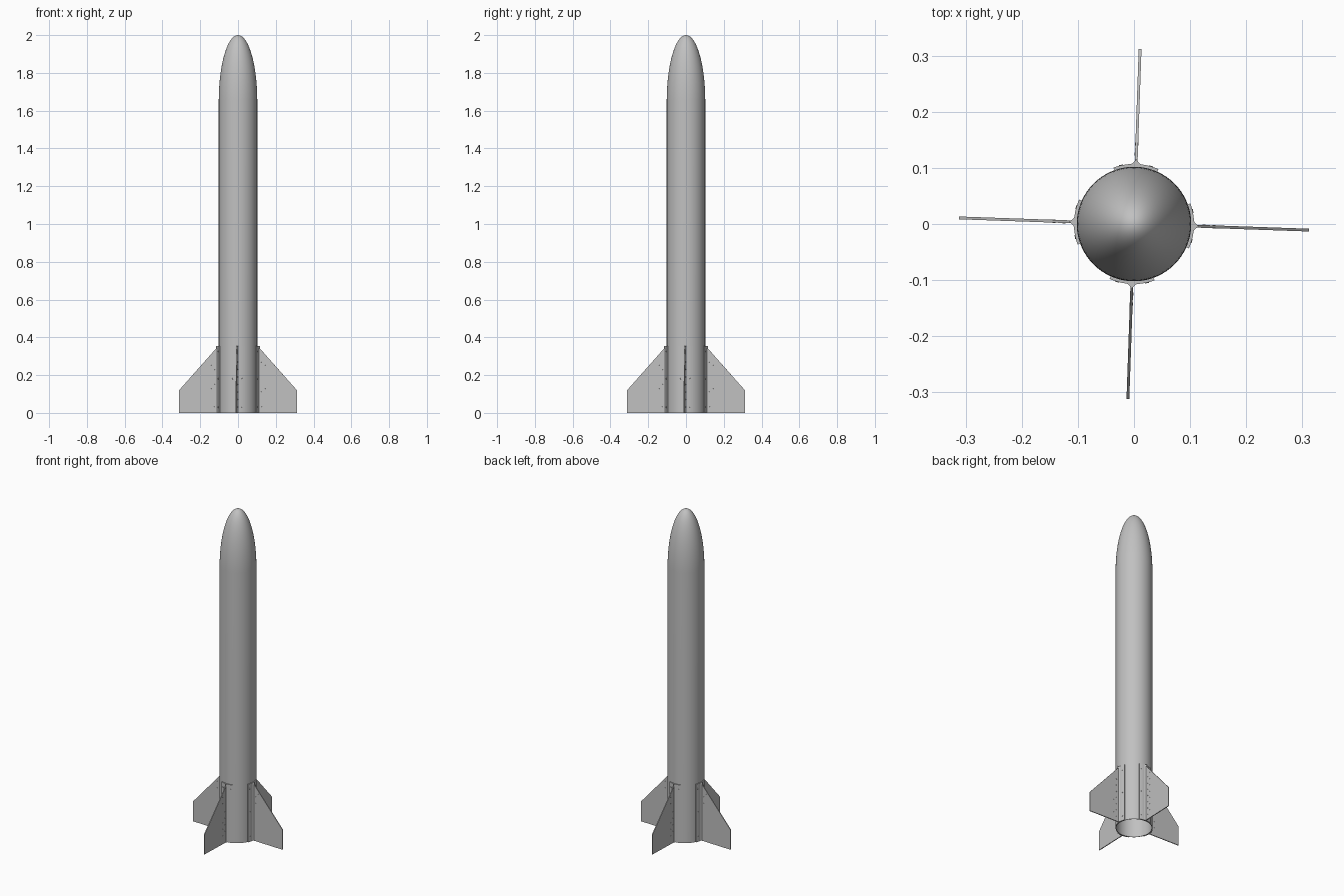
import bpy, bmesh, math
from mathutils import Matrix, Vector

cube = bpy.data.objects.get("Cube")
if cube:
    bpy.data.objects.remove(cube, do_unlink=True)

R = 0.102            # body radius
PLATE = 0.107        # outer radius of the fin brackets
NOSE = 1.65          # where the nose begins
TWIST = math.radians(-2)

grey = bpy.data.materials.new("light grey")
grey.use_nodes = True
colour = (0.53, 0.53, 0.53, 1)
grey.diffuse_color = colour
grey.node_tree.nodes["Principled BSDF"].inputs["Base Color"].default_value = colour


def finish(name, bm, turn=0, smooth=True):
    """Turn a bmesh into a named object, rotated about the body axis."""
    bmesh.ops.recalc_face_normals(bm, faces=bm.faces)
    mesh = bpy.data.meshes.new(name)
    bm.to_mesh(mesh)
    bm.free()
    mesh.materials.append(grey)
    obj = bpy.data.objects.new(name, mesh)
    obj.rotation_euler.z = turn
    bpy.context.collection.objects.link(obj)
    if smooth:
        bpy.ops.object.select_all(action='DESELECT')
        obj.select_set(True)
        bpy.context.view_layer.objects.active = obj
        bpy.ops.object.shade_smooth_by_angle(angle=math.radians(35))
    return obj


def revolve(name, profile, steps=96):
    """Spin an (r, z) profile about the z axis."""
    bm = bmesh.new()
    verts = [bm.verts.new((r, 0, z)) for r, z in profile]
    edges = [bm.edges.new(pair) for pair in zip(verts, verts[1:])]
    bmesh.ops.spin(bm, geom=verts + edges, axis=(0, 0, 1), cent=(0, 0, 0),
                   angle=math.tau, steps=steps)
    bmesh.ops.remove_doubles(bm, verts=bm.verts, dist=1e-5)
    return finish(name, bm)


def extrude(name, points, offset, turn):
    """Fill a closed outline and push it along offset."""
    bm = bmesh.new()
    face = bm.faces.new([bm.verts.new(p) for p in points])
    new = bmesh.ops.extrude_face_region(bm, geom=[face], use_keep_orig=True)
    moved = [g for g in new["geom"] if isinstance(g, bmesh.types.BMVert)]
    bmesh.ops.translate(bm, verts=moved, vec=offset)
    return finish(name, bm, turn)


def studs(name, places, radius, depth, turn):
    """Small round fasteners, each given as (centre, outward direction)."""
    bm = bmesh.new()
    for centre, out in places:
        spin = Vector(out).to_track_quat('Z', 'Y').to_matrix().to_4x4()
        bmesh.ops.create_cone(bm, cap_ends=True, segments=12, radius1=radius,
                              radius2=radius * 0.85, depth=depth,
                              matrix=Matrix.Translation(centre) @ spin)
    return finish(name, bm, turn, smooth=False)


def dome(radius, height, steps=28):
    """Elliptical nose curve from its shoulder to its tip."""
    angles = [math.pi / 2 * i / steps for i in range(steps + 1)]
    return [(radius * math.cos(a), NOSE + height * math.sin(a)) for a in angles]


# Hollow body tube with a rounded nose
outer = [(R, 0)] + dome(R, 2 - NOSE)
inner = dome(R - 0.003, 2 - NOSE - 0.004)[::-1] + [(R - 0.003, 0), (R, 0)]
revolve("body_tube", outer + inner)

# Bracket cross-section: a curved plate blending into a clamp on the fin
spread, count = math.radians(22), 44
section = []
for i in range(count + 1):
    a = spread * (2 * i / count - 1)
    rise = 0.009 * max(0, 1 - abs(a) / 0.1) ** 2
    section.append(((PLATE + rise) * math.cos(a), (PLATE + rise) * math.sin(a), 0))
for i in range(count + 1):
    a = spread * (1 - 2 * i / count)
    section.append((R * math.cos(a), R * math.sin(a), 0))

# Swept fin outline in the radial plane
THICK = 0.005
outline = [(R, 0), (0.312, 0), (0.312, 0.12), (0.108, 0.35), (R, 0.35)]
outline = [(x, -THICK / 2, z) for x, z in outline]

# Bolts through the brackets, rivets along the fin roots
bolts = []
for side in (-1, 1):
    a = side * math.radians(14.5)
    out = (math.cos(a), math.sin(a), 0)
    for z in (0.03, 0.18, 0.325):
        bolts.append((Vector(out) * PLATE + Vector((0, 0, z)), out))
rivets = []
for side in (-1, 1):
    for i in range(14):
        place = Vector((0.125 + 0.018 * (i % 2), side * THICK / 2, 0.03 + i * 0.02))
        rivets.append((place, (0, side, 0)))

# Four fins around the tail
for i, label in enumerate(("left", "back", "right", "front")):
    turn = TWIST + i * math.pi / 2
    extrude(label + "_fin", outline, (0, THICK, 0), turn)
    extrude(label + "_fin_bracket", section, (0, 0, 0.355), turn)
    studs(label + "_bracket_bolts", bolts, 0.004, 0.002, turn)
    studs(label + "_fin_rivets", rivets, 0.003, 0.0012, turn)
